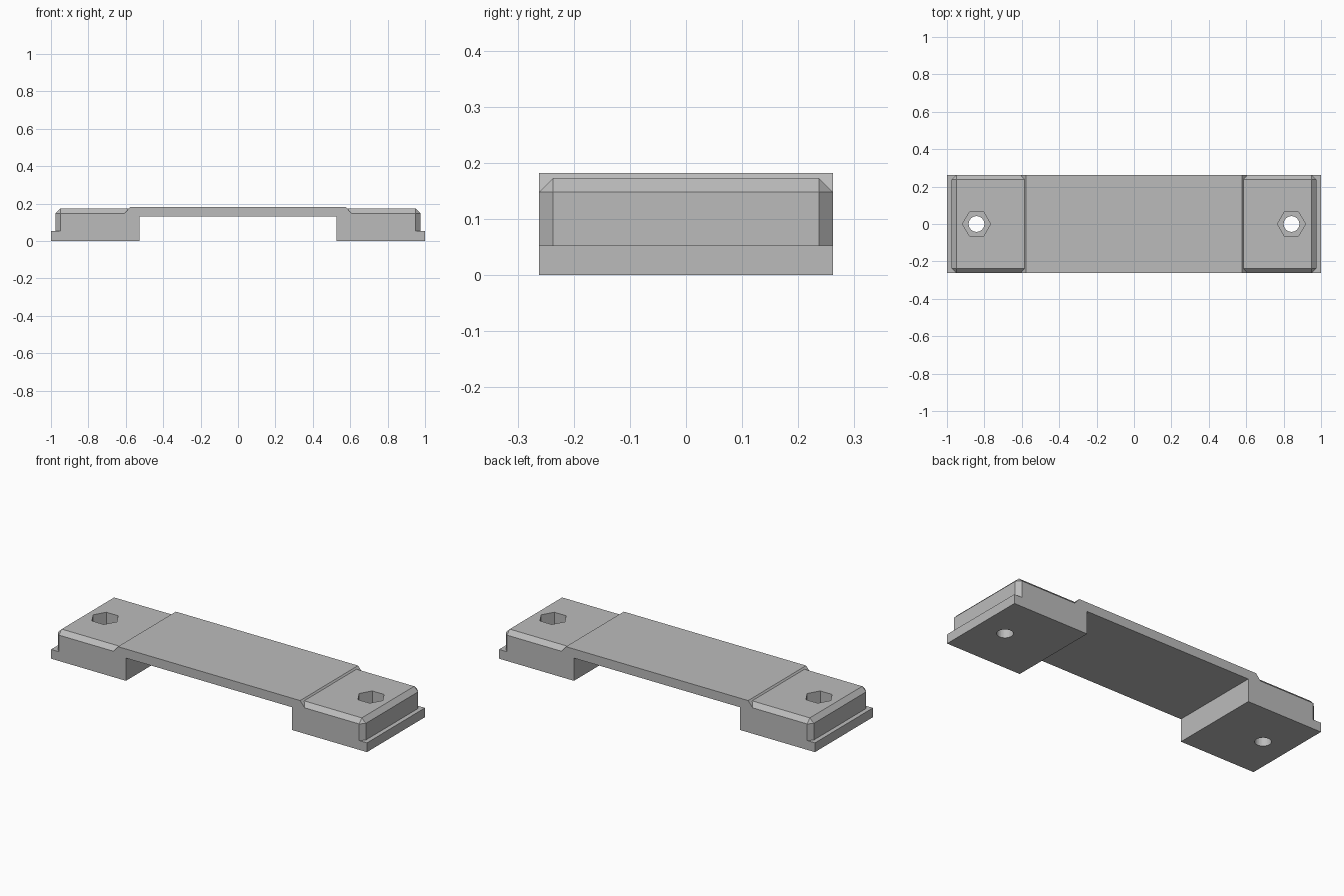
import bpy, bmesh, math
from mathutils import Vector

cube = bpy.data.objects.get("Cube")
if cube:
    bpy.data.objects.remove(cube, do_unlink=True)

HALF_Y = 0.262      # half depth of the whole part
CHAMFER = 0.025
BOLT_X = 0.842

grey = bpy.data.materials.new("plain_grey")
grey.use_nodes = True
grey.diffuse_color = (0.5, 0.5, 0.5, 1)
grey.node_tree.nodes["Principled BSDF"].inputs["Base Color"].default_value = (0.5, 0.5, 0.5, 1)


def make_object(name, bm):
    bmesh.ops.recalc_face_normals(bm, faces=bm.faces)
    mesh = bpy.data.meshes.new(name)
    bm.to_mesh(mesh)
    bm.free()
    mesh.materials.append(grey)
    obj = bpy.data.objects.new(name, mesh)
    bpy.context.collection.objects.link(obj)
    return obj


def extrude_profile(name, points, chamfer_side=0):
    """Extrude an x-z outline across the depth, optionally chamfering the outer top edges."""
    bm = bmesh.new()
    face = bm.faces.new([bm.verts.new((x, -HALF_Y, z)) for x, z in points])
    new = bmesh.ops.extrude_face_region(bm, geom=[face])["geom"]
    moved = [v for v in new if isinstance(v, bmesh.types.BMVert)]
    bmesh.ops.translate(bm, verts=moved, vec=(0, 2 * HALF_Y, 0))
    bmesh.ops.recalc_face_normals(bm, faces=bm.faces)
    if chamfer_side:
        top = max(z for x, z in points)
        outer = max(x * chamfer_side for x, z in points)
        edges = []
        for e in bm.edges:
            a, b = (v.co for v in e.verts)
            on_top = min(a.z, b.z) > top - 1e-4
            on_end = min(a.x * chamfer_side, b.x * chamfer_side) > outer - 1e-4
            along_y = abs(a.y - b.y) > 0.1
            along_z = abs(a.z - b.z) > 0.01
            if (on_top and (on_end or not along_y)) or (on_end and along_z):
                edges.append(e)
        bmesh.ops.bevel(bm, geom=edges, offset=CHAMFER, segments=1,
                        affect='EDGES', profile=0.5)
    return make_object(name, bm)


def prism(name, sides, radius, x, z0, z1):
    """Upright prism whose corners start on the x axis."""
    bm = bmesh.new()
    ring = [Vector((x + radius * math.cos(math.tau * i / sides),
                    radius * math.sin(math.tau * i / sides), z0)) for i in range(sides)]
    face = bm.faces.new([bm.verts.new(p) for p in ring])
    new = bmesh.ops.extrude_face_region(bm, geom=[face])["geom"]
    moved = [v for v in new if isinstance(v, bmesh.types.BMVert)]
    bmesh.ops.translate(bm, verts=moved, vec=(0, 0, z1 - z0))
    obj = make_object(name, bm)
    obj.hide_render = True
    return obj


def combine(target, tool, operation):
    mod = target.modifiers.new("join", 'BOOLEAN')
    mod.operation = operation
    mod.solver = 'EXACT'
    mod.object = tool
    bpy.context.view_layer.objects.active = target
    bpy.ops.object.modifier_apply(modifier=mod.name)
    bpy.data.objects.remove(tool, do_unlink=True)


# Raised bar with sloped ends
right_half = [(0.526, 0.13), (0.606, 0.13), (0.606, 0.148), (0.577, 0.182)]
bridge = extrude_profile("bridge_bracket",
                         right_half + [(-x, z) for x, z in reversed(right_half)])

# Chamfered end blocks on wider feet
for side in (-1, 1):
    block = extrude_profile("end_block", [(side * x, z) for x, z in (
        (0.526, 0.03), (0.975, 0.03), (0.975, 0.173), (0.526, 0.173))], side)
    foot = extrude_profile("foot", [(side * x, z) for x, z in (
        (0.526, 0), (1, 0), (1, 0.053), (0.526, 0.053))])
    combine(block, foot, 'UNION')
    combine(bridge, block, 'UNION')

# Hexagonal nut pockets above round bolt holes
for side in (-1, 1):
    combine(bridge, prism("nut_cutter", 6, 0.075, side * BOLT_X, 0.06, 0.3), 'DIFFERENCE')
    combine(bridge, prism("bolt_cutter", 32, 0.042, side * BOLT_X, -0.1, 0.3), 'DIFFERENCE')
